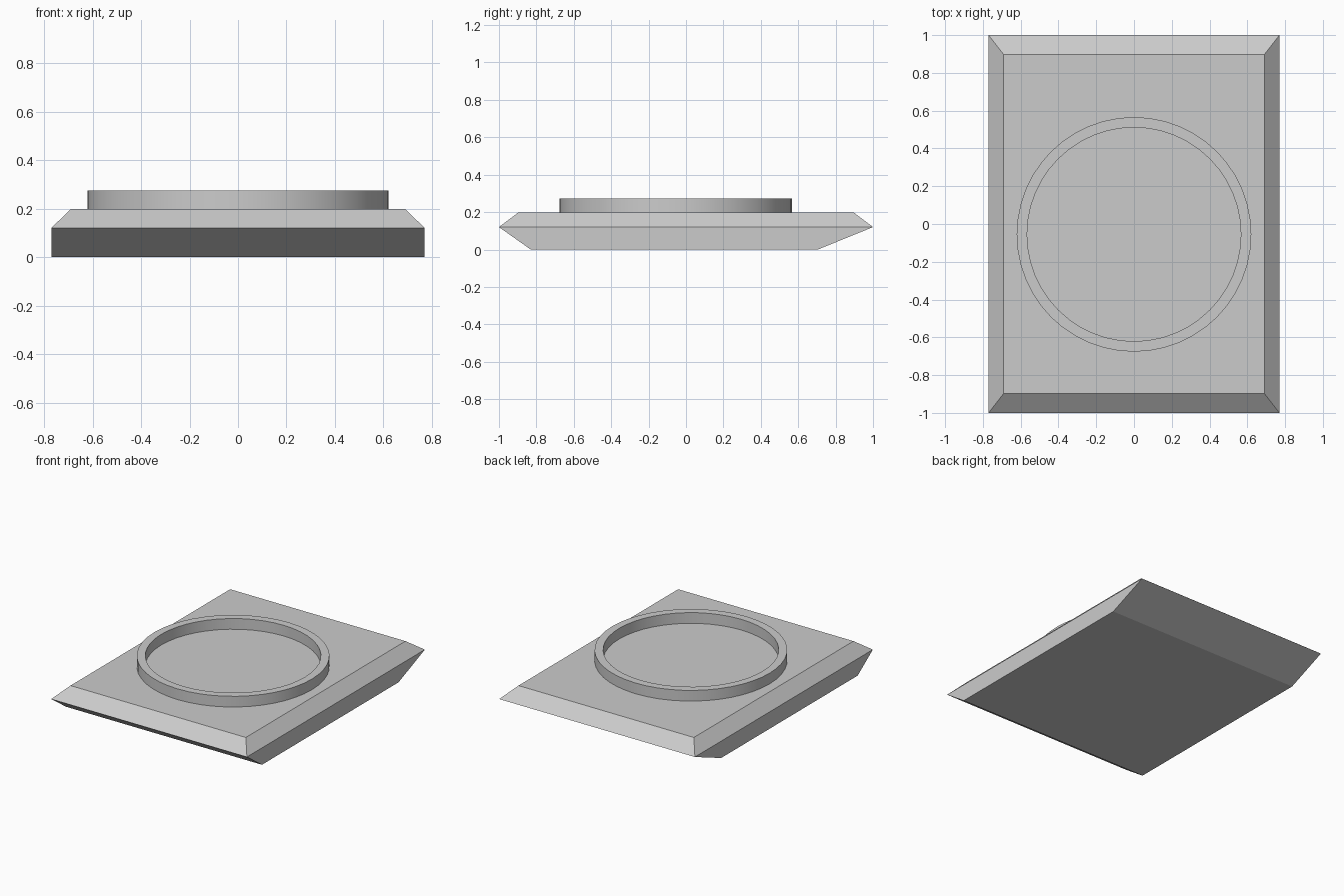
import bpy, bmesh, math

if "Cube" in bpy.data.objects:
    bpy.data.objects.remove(bpy.data.objects["Cube"])


def finish(name, bm):
    bmesh.ops.recalc_face_normals(bm, faces=bm.faces[:])
    mesh = bpy.data.meshes.new(name)
    bm.to_mesh(mesh)
    bm.free()
    obj = bpy.data.objects.new(name, mesh)
    bpy.context.collection.objects.link(obj)
    return obj


def loft(bm, rings, closed=False):
    """Bridge successive vertex loops; cap the ends unless closed."""
    loops = [[bm.verts.new(p) for p in ring] for ring in rings]
    pairs = list(zip(loops, loops[1:]))
    if closed:
        pairs.append((loops[-1], loops[0]))
    else:
        bm.faces.new(loops[0])
        bm.faces.new(loops[-1])
    for a, b in pairs:
        for i in range(len(a)):
            j = (i + 1) % len(a)
            bm.faces.new((a[i], a[j], b[j], b[i]))


def rectangle(x, y0, y1, z):
    return [(-x, y0, z), (x, y0, z), (x, y1, z), (-x, y1, z)]


def circle(radius, z, cy=-0.055, sides=48):
    return [(radius * math.cos(math.tau * i / sides),
             cy + radius * math.sin(math.tau * i / sides), z)
            for i in range(sides)]


# Base slab: undercut front and back, bevelled top rim
bm = bmesh.new()
loft(bm, [rectangle(0.77, -0.83, 0.705, 0),
          rectangle(0.77, -1, 1, 0.12),
          rectangle(0.69, -0.897, 0.897, 0.198)])
finish("base_slab", bm)

# Raised round rim standing on the slab
bm = bmesh.new()
loft(bm, [circle(0.621, 0.198), circle(0.621, 0.274),
          circle(0.566, 0.274), circle(0.566, 0.198)], closed=True)
rim = finish("round_rim", bm)
bpy.context.view_layer.objects.active = rim
rim.select_set(True)
bpy.ops.object.shade_smooth_by_angle(angle=math.radians(30))
